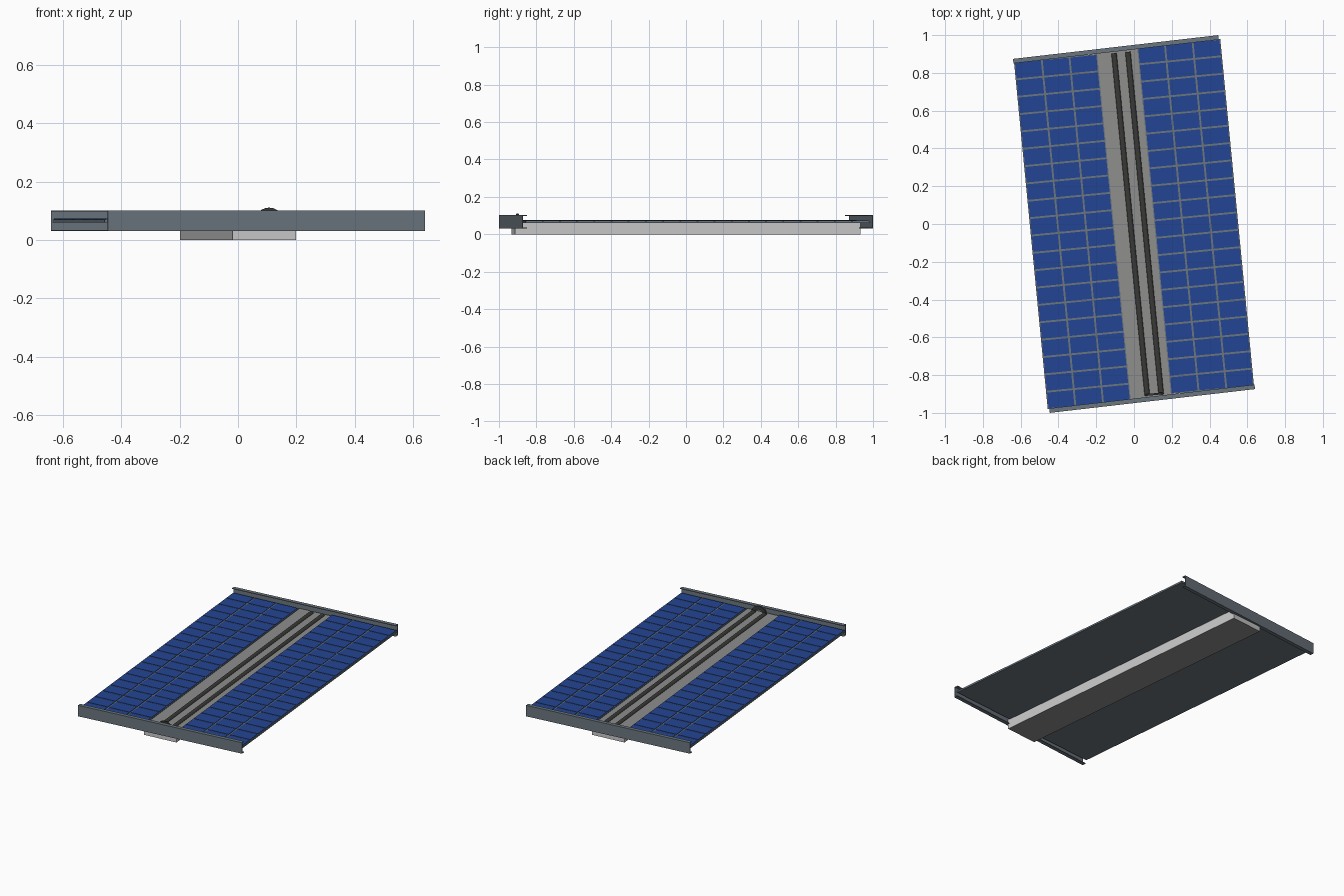
import bpy, bmesh, math
from mathutils import Matrix, Vector

if "Cube" in bpy.data.objects:
    bpy.data.objects.remove(bpy.data.objects["Cube"])

TILT = math.radians(5.55)   # whole assembly is turned slightly in plan
RAIL_TILT = math.radians(6.6)


def srgb(name, r, g, b):
    m = bpy.data.materials.new(name)
    f = lambda c: ((c / 255 + 0.055) / 1.055) ** 2.4
    m.diffuse_color = (f(r), f(g), f(b), 1)
    m.use_nodes = True
    m.node_tree.nodes["Principled BSDF"].inputs["Base Color"].default_value = m.diffuse_color
    return m


steel = srgb("steel_grey", 107, 117, 126)
blue = srgb("cell_blue", 34, 69, 148)
light = srgb("light_grey", 202, 202, 203)
mid = srgb("mid_grey", 142, 142, 141)
dark = srgb("dark_grey", 58, 58, 56)


def finish(bm, name, mats, loc=(0, 0, 0), angle=TILT):
    bmesh.ops.recalc_face_normals(bm, faces=bm.faces)
    me = bpy.data.meshes.new(name)
    bm.to_mesh(me)
    bm.free()
    for m in mats:
        me.materials.append(m)
    ob = bpy.data.objects.new(name, me)
    bpy.context.collection.objects.link(ob)
    ob.location = loc
    ob.rotation_euler.z = angle
    return ob


def add_box(bm, x0, x1, y0, y1, z0, z1):
    mat = Matrix.Translation(((x0 + x1) / 2, (y0 + y1) / 2, (z0 + z1) / 2)) @ \
        Matrix.Diagonal((x1 - x0, y1 - y0, z1 - z0, 1))
    bmesh.ops.create_cube(bm, size=1, matrix=mat)


def add_prism(bm, points, direction):
    face = bm.faces.new([bm.verts.new(p) for p in points])
    ext = bmesh.ops.extrude_face_region(bm, geom=[face], use_keep_orig=True)
    verts = [g for g in ext["geom"] if isinstance(g, bmesh.types.BMVert)]
    bmesh.ops.translate(bm, verts=verts, vec=Vector(direction))


# central box beam: light sides, darker top and bottom
bm = bmesh.new()
add_box(bm, -0.109, 0.109, -0.928, 0.928, 0, 0.066)
bm.normal_update()
for f in bm.faces:
    f.material_index = 1 if abs(f.normal.z) > 0.5 else 0
finish(bm, "centre_beam", [light, mid])

# two solar panels: steel backing with a grid of blue cells
W, L, COLS, ROWS, GAP = 0.442, 1.846, 3, 20, 0.010
for name, s in (("left", -1), ("right", 1)):
    loc = (0.326 * s, 0.040 * s, 0)
    bm = bmesh.new()
    add_box(bm, -W / 2, W / 2, -L / 2, L / 2, 0.060, 0.071)
    finish(bm, name + "_panel_backing", [steel], loc)
    bm = bmesh.new()
    cw, ch = W / COLS, L / ROWS
    for i in range(COLS):
        for j in range(ROWS):
            x, y = -W / 2 + i * cw, -L / 2 + j * ch
            add_box(bm, x + GAP / 2, x + cw - GAP / 2,
                    y + GAP / 2, y + ch - GAP / 2, 0.070, 0.074)
    finish(bm, name + "_panel_cells", [blue], loc)

# channel rails at both ends, flanges pointing inward
H, D, T, Z0, Z1 = 0.547, 0.024, 0.004, 0.031, 0.102
profile = [(0, Z0), (0, Z1), (-D, Z1), (-D, Z1 - T), (-T, Z1 - T),
           (-T, Z0 + T), (-D, Z0 + T), (-D, Z0)]
for name, s in (("back", 1), ("front", -1)):
    bm = bmesh.new()
    add_prism(bm, [(-H, y, z) for y, z in profile], (2 * H, 0, 0))
    finish(bm, name + "_end_rail", [steel], (-0.0975 * s, 0.937 * s, 0),
           RAIL_TILT + (0 if s > 0 else math.pi))

# two round rods along the beam
for name, x in (("left", -0.018), ("right", 0.056)):
    bm = bmesh.new()
    bmesh.ops.create_cone(
        bm, segments=12, cap_ends=True, radius1=0.015, radius2=0.015, depth=1.82,
        matrix=Matrix.Translation((x, 0, 0.062)) @ Matrix.Rotation(math.pi / 2, 4, 'X'))
    finish(bm, name + "_rod", [dark])

# arch joining the rods at the front end
N = 12
arc = lambda r, k: (0.019 + r * math.cos(math.pi * k / N), -0.912,
                    0.061 + r * math.sin(math.pi * k / N))
bm = bmesh.new()
add_prism(bm, [arc(0.050, k) for k in range(N + 1)] +
          [arc(0.028, k) for k in range(N, -1, -1)], (0, 0.010, 0))
finish(bm, "rod_arch", [dark])
